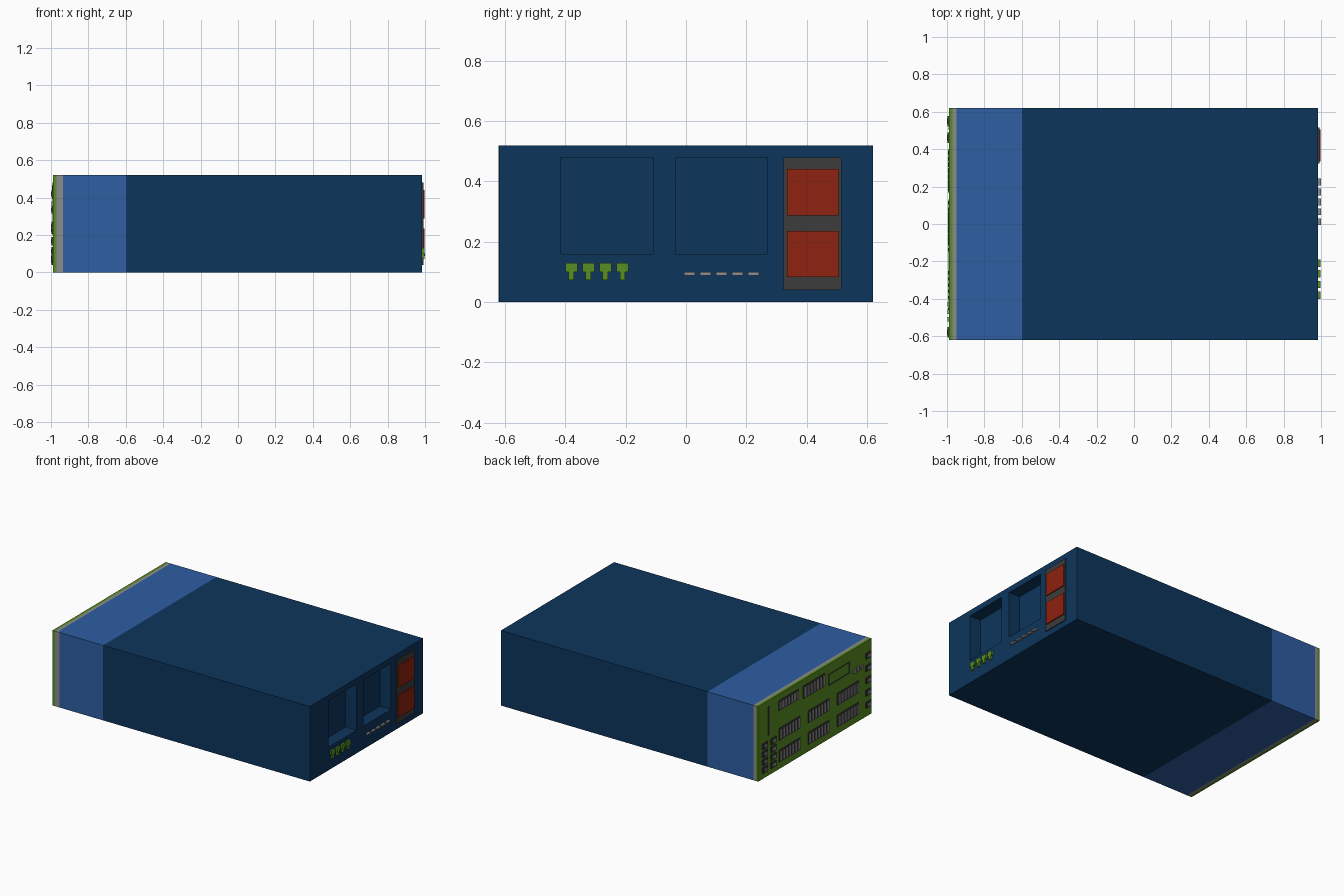
import bpy, bmesh

if "Cube" in bpy.data.objects:
    bpy.data.objects.remove(bpy.data.objects["Cube"])


def material(name, srgb):
    m = bpy.data.materials.new(name)
    lin = [((c / 255 + 0.055) / 1.055) ** 2.4 for c in srgb]
    m.diffuse_color = (*lin, 1)
    m.use_nodes = True
    m.node_tree.nodes["Principled BSDF"].inputs["Base Color"].default_value = m.diffuse_color
    return m


NAVY = material("navy", (13, 53, 92))
BLUE = material("mid blue", (46, 94, 162))
GREY = material("light grey", (140, 140, 140))
DARK = material("dark grey", (60, 60, 60))
RED = material("red", (142, 34, 16))
GREEN = material("green", (88, 142, 34))


def boxes(name, mat, items):
    """One object from axis-aligned boxes (x0, x1, y0, y1, z0, z1)."""
    bm = bmesh.new()
    for x0, x1, y0, y1, z0, z1 in items:
        for v in bmesh.ops.create_cube(bm, size=1)["verts"]:
            v.co = (x1 if v.co.x > 0 else x0,
                    y1 if v.co.y > 0 else y0,
                    z1 if v.co.z > 0 else z0)
    mesh = bpy.data.meshes.new(name)
    bm.to_mesh(mesh)
    bm.free()
    mesh.materials.append(mat)
    ob = bpy.data.objects.new(name, mesh)
    bpy.context.collection.objects.link(ob)
    return ob


W, H = 0.62, 0.52

# Main casing with two square recesses in the right end
case = boxes("main_case", NAVY, [(-0.6, 0.985, -W, W, 0, H)])
cutter = boxes("recess_cutter", NAVY, [(0.9, 1.1, y, y + 0.305, 0.16, 0.48)
                                       for y in (-0.415, -0.035)])
cutter.hide_render = True
mod = case.modifiers.new("recesses", "BOOLEAN")
mod.object = cutter
mod.operation = "DIFFERENCE"
mod.solver = "EXACT"
bpy.context.view_layer.objects.active = case
bpy.ops.object.modifier_apply(modifier=mod.name)
bpy.data.objects.remove(cutter)

# Bands at the left end
boxes("rear_sleeve", BLUE, [(-0.95, -0.6, -W, W, 0, H)])
boxes("rear_trim", GREY, [(-0.97, -0.95, -W, W, 0, H),
                          (-0.95, -0.935, -W - 0.001, -W + 0.01, 0, H)])
boxes("rear_panel", GREEN, [(-0.988, -0.97, -W, W, 0, H)])

# Twin red windows on a dark plate
boxes("window_plate", DARK, [(0.98, 0.991, 0.323, 0.515, 0.04, 0.48)])
boxes("red_windows", RED, [(0.985, 0.998, 0.335, 0.505, z, z + 0.153)
                           for z in (0.083, 0.288)])

# Four T-shaped tabs and five indicator bars
tabs = []
for i in range(4):
    y = -0.38 + i * 0.0565
    tabs += [(0.98, 0.998, y - 0.02, y + 0.02, 0.1, 0.13),
             (0.98, 0.998, y - 0.009, y + 0.009, 0.073, 0.1)]
boxes("green_tabs", GREEN, tabs)
boxes("indicator_bars", GREY, [(0.98, 1.0, y, y + 0.036, 0.089, 0.1)
                               for y in (-0.006 + 0.053 * i for i in range(5))])

# Connector blocks on the rear panel: dark plates carrying rows of pins
blocks = [(y, z, 0.23, 0.085) for y in (0.28, -0.04, -0.36) for z in (0.09, 0.24)]
blocks += [(0.29, 0.44, 0.22, 0.07), (0.01, 0.43, 0.24, 0.09)]
plates, pins = [], []
for y, z, w, h in blocks:
    plates.append((-0.992, -0.98, y - w / 2, y + w / 2, z - h / 2, z + h / 2))
    for i in range(7):
        py = y - w / 2 + w * (i + 0.5) / 7
        pins.append((-0.995, -0.985, py - 0.009, py + 0.009,
                     z - h / 2 + 0.01, z + h / 2 - 0.01))
boxes("connector_plates", DARK, plates)
boxes("connector_pins", GREY, pins)

# Outlined label area: four thin rails
boxes("rear_frame", DARK, [
    (-0.991, -0.98, -0.38, -0.15, 0.37, 0.376),
    (-0.991, -0.98, -0.38, -0.15, 0.444, 0.45),
    (-0.991, -0.98, -0.38, -0.374, 0.376, 0.444),
    (-0.991, -0.98, -0.156, -0.15, 0.376, 0.444)])

# Small sockets: two columns on one edge, one on the other, and a short row
sockets = [(y, z) for y in (0.46, 0.55) for z in (0.06, 0.115, 0.17, 0.225)]
sockets += [(-0.58, 0.08 + 0.085 * i) for i in range(5)]
boxes("sockets", DARK, [(-0.996, -0.98, y - 0.028, y + 0.028, z - 0.02, z + 0.02)
                        for y, z in sockets])
boxes("socket_centres", GREY, [(-1.0, -0.99, y - 0.015, y + 0.015, z - 0.01, z + 0.01)
                               for y, z in sockets])
boxes("rear_switches", GREY, [(-0.996, -0.98, y - 0.012, y + 0.012, 0.35, 0.38)
                              for y in (-0.43, -0.47, -0.51)])
boxes("rear_seam", DARK, [(-0.992, -0.98, 0.505, 0.515, 0.28, 0.48)])
